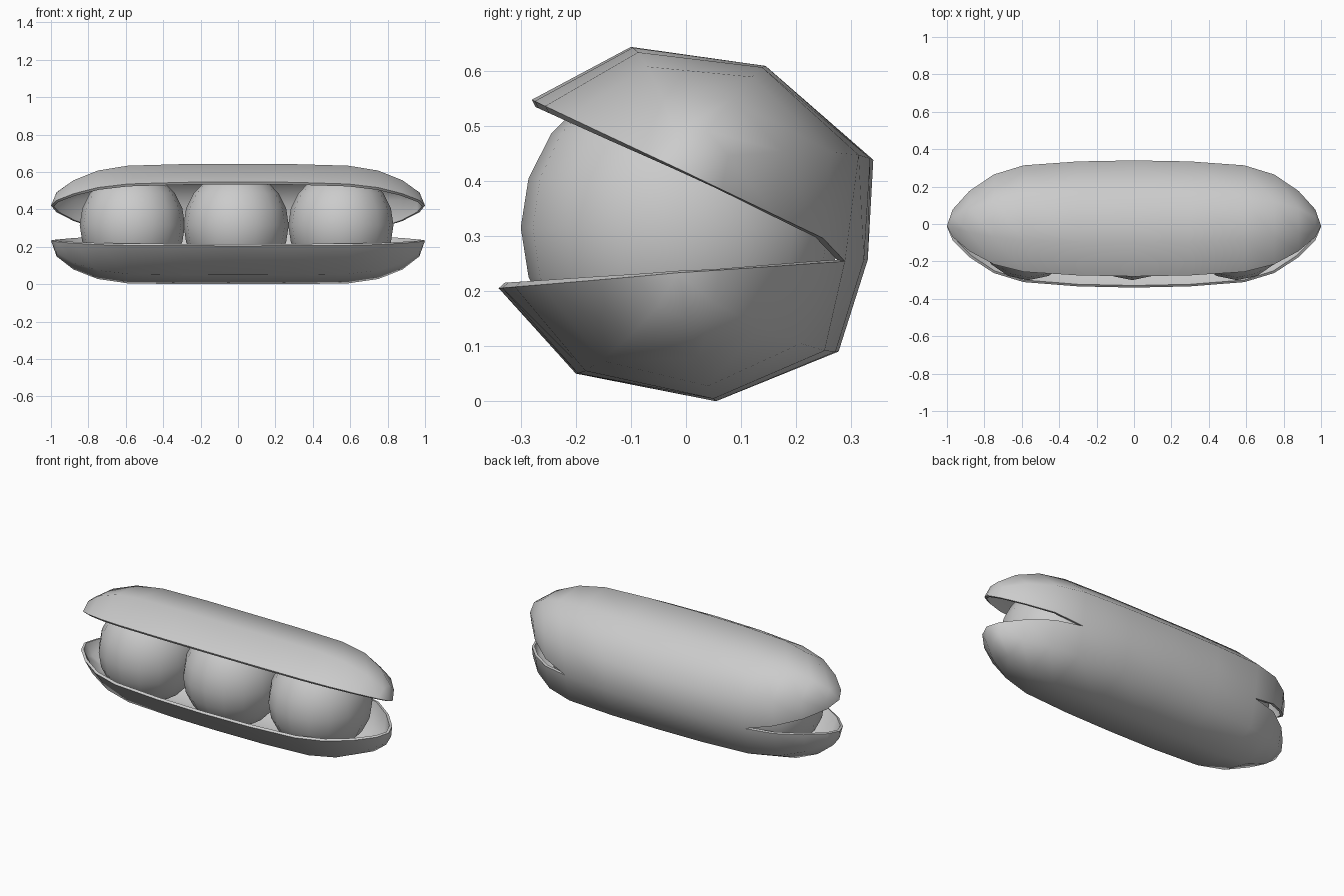
import bpy, bmesh, math
from mathutils import Vector

if "Cube" in bpy.data.objects:
    bpy.data.objects.remove(bpy.data.objects["Cube"])

# Mid-length cross-section (y, z): lower half front rim -> hinge, upper half hinge -> front rim
HINGE = (0.33, 0.257)
LOWER = [(-0.34, 0.205), (-0.20, 0.05), (0.055, 0.0), (0.277, 0.09), HINGE]
UPPER = [HINGE, (0.34, 0.438), (0.145, 0.608), (-0.10, 0.643), (-0.28, 0.547)]
LOWER_TIP, UPPER_TIP = Vector((-0.015, 0.233)), Vector((-0.01, 0.42))

# Stations along half the length: x, width scale, depth scale
HALF = [(0, 1, 1), (0.3, 0.98, 1), (0.59, 0.91, 0.98), (0.75, 0.76, 0.88),
        (0.88, 0.50, 0.66), (0.97, 0.22, 0.36), (1, 0, 0)]
STATIONS = [(-x, w, d) for x, w, d in HALF[:0:-1]] + HALF


def shrink(point, tip, axis, w, d):
    """Scale a section point towards the tip, along the rim and across it."""
    normal = Vector((-axis.y, axis.x))
    p = Vector(point) - tip
    return tip + axis * p.dot(axis) * w + normal * p.dot(normal) * d


# Pod: two valves sharing the hinge in the middle, split towards both ends
bm = bmesh.new()
axes = [(Vector(LOWER[4]) - Vector(LOWER[0])).normalized(),
        (Vector(UPPER[0]) - Vector(UPPER[4])).normalized()]
for section, tip, axis in ((LOWER, LOWER_TIP, axes[0]), (UPPER, UPPER_TIP, axes[1])):
    rows = []
    for x, w, d in STATIONS:
        row = []
        for pt in section:
            if pt == HINGE and abs(x) < 0.6:
                q = shrink(pt, LOWER_TIP, axes[0], w - (0.03 if abs(x) > 0.5 else 0), d)
            else:
                q = shrink(pt, tip, axis, w, d)
            row.append(bm.verts.new((x, q.x, q.y)))
        rows.append(row)
    for a, b in zip(rows, rows[1:]):
        for k in range(len(section) - 1):
            bm.faces.new((a[k], a[k + 1], b[k + 1], b[k]))
bmesh.ops.remove_doubles(bm, verts=bm.verts[:], dist=0.0005)
mesh = bpy.data.meshes.new("pod_shell")
bm.to_mesh(mesh)
bm.free()
pod = bpy.data.objects.new("pod_shell", mesh)
bpy.context.collection.objects.link(pod)
shell = pod.modifiers.new("thickness", 'SOLIDIFY')
shell.thickness = 0.015
shell.offset = -1
bpy.context.view_layer.objects.active = pod
pod.select_set(True)
bpy.ops.object.modifier_apply(modifier="thickness")
bpy.ops.object.shade_smooth_by_angle(angle=math.radians(65))

# Peas
for name, x in (("pea_left", -0.565), ("pea_middle", -0.01), ("pea_right", 0.55)):
    bpy.ops.mesh.primitive_uv_sphere_add(segments=16, ring_count=10, radius=0.29,
                                         location=(x, -0.01, 0.315))
    pea = bpy.context.object
    pea.name = name
    pea.scale = (0.97, 1, 1)
    bpy.ops.object.shade_smooth()
